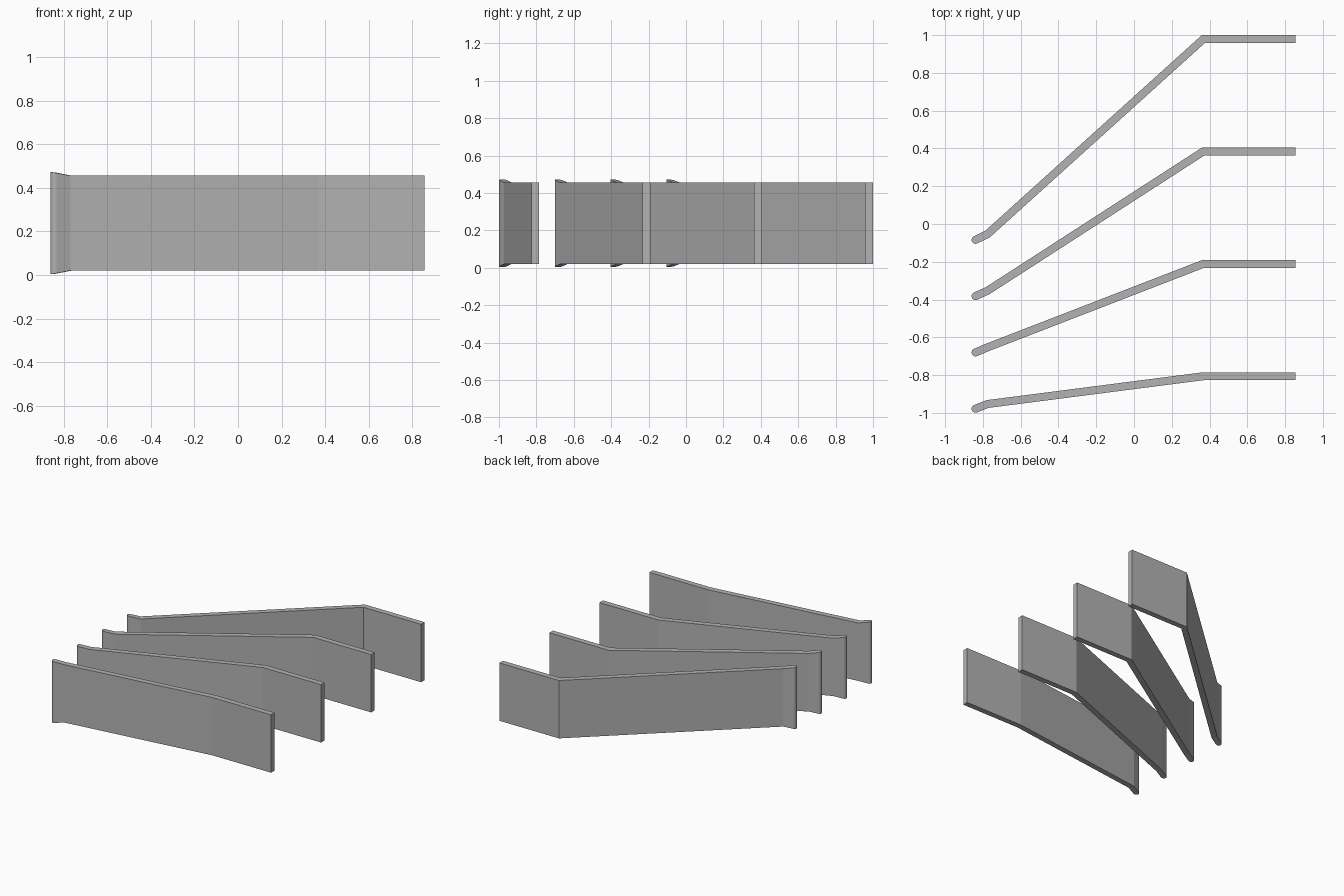
import bpy, bmesh, math
from mathutils import Vector

cube = bpy.data.objects.get("Cube")
if cube:
    bpy.data.objects.remove(cube, do_unlink=True)

HALF = 0.021               # half the plate thickness
LOW, HIGH = 0.02, 0.456    # body bottom and top
FLARE = 0.016              # extra height at the very tip
CAP_STEPS = 10

grey = bpy.data.materials.new("plain grey")
grey.use_nodes = True
colour = (0.45, 0.45, 0.45, 1)
grey.diffuse_color = colour
bsdf = next(n for n in grey.node_tree.nodes if n.type == 'BSDF_PRINCIPLED')
bsdf.inputs["Base Color"].default_value = colour


def left_normal(d):
    return Vector((-d.y, d.x))


def miter(a, b):
    """Offset from a corner to its mitred left edge, between directions a and b."""
    n = (left_normal(a) + left_normal(b)).normalized()
    return n * (HALF / n.dot(left_normal(a)))


def build_vane(name, tail_y, elbow_y, tip_y):
    tail, elbow = Vector((0.855, tail_y)), Vector((0.367, tail_y))
    lip, tip = Vector((-0.775, elbow_y)), Vector((-0.839, tip_y))
    d1, d2, d3 = ((b - a).normalized()
                  for a, b in ((tail, elbow), (elbow, lip), (lip, tip)))

    # Square tail, mitred elbow and mitred lip
    pairs = []
    for p, off in ((tail, left_normal(d1) * HALF),
                   (elbow, miter(d1, d2)), (lip, miter(d2, d3))):
        pairs.append((p + off, p - off))

    # Half-round nose
    nose = []
    for i in range(CAP_STEPS + 1):
        a = math.pi * i / CAP_STEPS
        nose.append(tip + left_normal(d3) * HALF * math.cos(a) + d3 * HALF * math.sin(a))

    # Outline running along the left edge, round the nose and back
    lefts, rights = [p[0] for p in pairs], [p[1] for p in pairs]
    outline = lefts + nose + rights[::-1]
    count = len(outline)

    # The nose flares in height away from the lip
    across = (d2 + d3).normalized()
    reach = max((p - lip).dot(across) for p in nose)

    bm = bmesh.new()
    bottom, top = [], []
    for i, p in enumerate(outline):
        on_nose = 3 <= i < 3 + len(nose)
        grow = FLARE * (p - lip).dot(across) / reach if on_nose else 0
        bottom.append(bm.verts.new((p.x, p.y, LOW - grow)))
        top.append(bm.verts.new((p.x, p.y, HIGH + grow)))
    for i in range(count):
        j = (i + 1) % count
        bm.faces.new((bottom[i], bottom[j], top[j], top[i]))
    for ring in (bottom, top):
        bm.faces.new((ring[0], ring[1], ring[-2], ring[-1]))
        bm.faces.new((ring[1], ring[2], ring[-3], ring[-2]))
        bm.faces.new(ring[2:-2])
    bmesh.ops.recalc_face_normals(bm, faces=bm.faces)

    mesh = bpy.data.meshes.new(name)
    bm.to_mesh(mesh)
    bm.free()
    mesh.materials.append(grey)
    bpy.context.collection.objects.link(bpy.data.objects.new(name, mesh))


# Four vanes fanned out from narrow nose spacing to wide tail spacing
for k in range(4):
    build_vane(f"guide_vane_{k + 1}", -0.806 + 0.595 * k,
               -0.953 + 0.3 * k, -0.978 + 0.298 * k)
